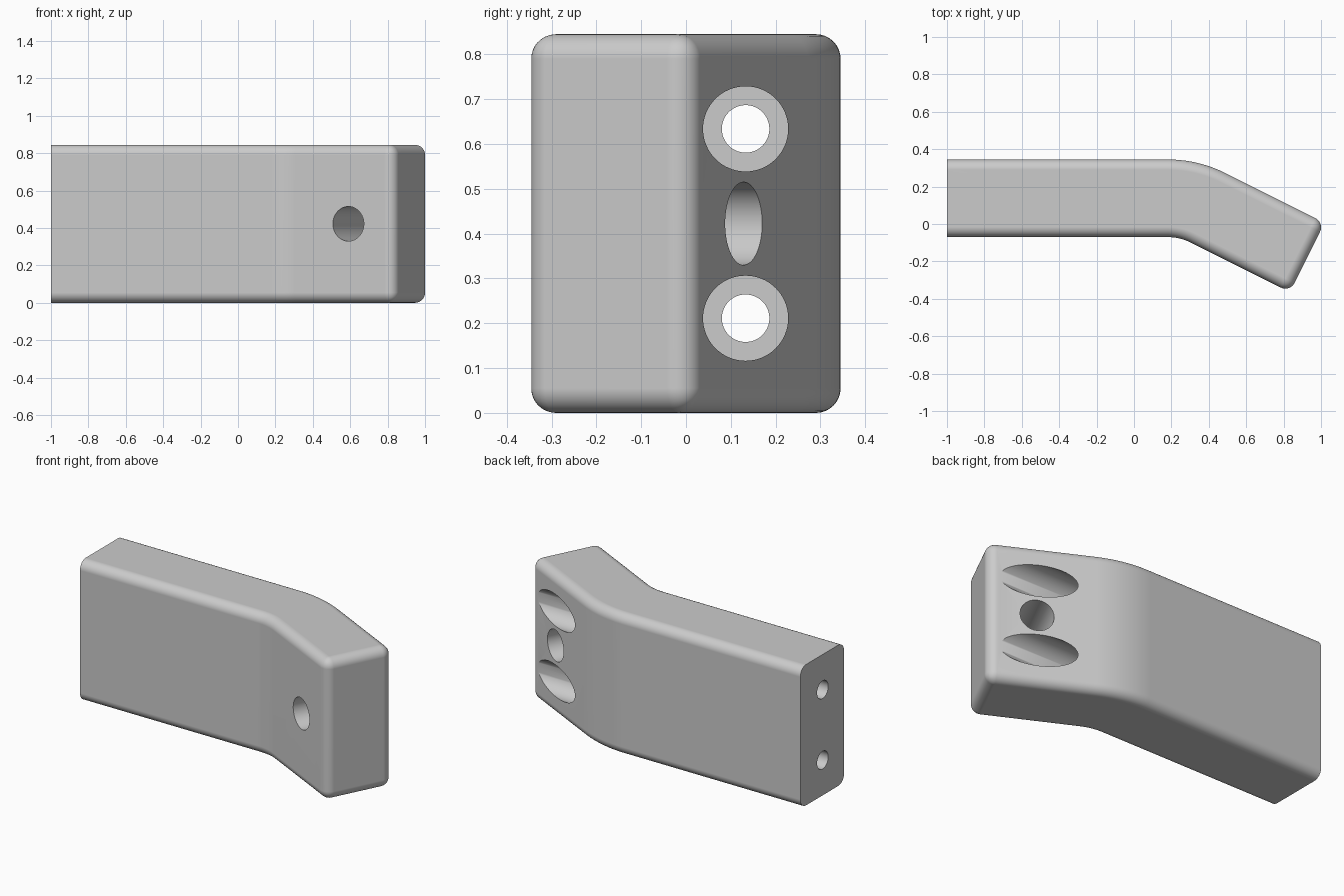
import bpy, bmesh, math
from mathutils import Vector, Matrix

cube = bpy.data.objects.get("Cube")
if cube:
    bpy.data.objects.remove(cube, do_unlink=True)

HEIGHT, THICK, FILLET = 0.845, 0.415, 0.055
ANGLE = math.atan(0.5)
ALONG = Vector((math.cos(ANGLE), -math.sin(ANGLE)))    # direction of the bent end
ACROSS = Vector((math.sin(ANGLE), math.cos(ANGLE)))    # out of its back face
BEND = Vector((0.18, -0.345))                          # centre of the bend
R_OUT = 0.69
R_IN = R_OUT - THICK
TIP_BACK = Vector((1.019, 0.007))
STEPS = 20

grey = bpy.data.materials.new("light grey")
grey.use_nodes = True
colour = (0.6, 0.6, 0.6, 1)
grey.diffuse_color = colour
grey.node_tree.nodes["Principled BSDF"].inputs["Base Color"].default_value = colour


def arc(radius):
    turns = [ANGLE * i / STEPS for i in range(STEPS + 1)]
    return [BEND + radius * Vector((math.sin(t), math.cos(t))) for t in turns]


def make_object(name, bm):
    bmesh.ops.recalc_face_normals(bm, faces=bm.faces)
    mesh = bpy.data.meshes.new(name)
    bm.to_mesh(mesh)
    bm.free()
    mesh.materials.append(grey)
    obj = bpy.data.objects.new(name, mesh)
    bpy.context.collection.objects.link(obj)
    return obj


def cylinder(name, start, end, radius):
    start, end = Vector(start), Vector(end)
    axis = end - start
    place = Matrix.Translation((start + end) / 2) @ axis.to_track_quat("Z", "Y").to_matrix().to_4x4()
    bm = bmesh.new()
    bmesh.ops.create_cone(bm, cap_ends=True, segments=64, radius1=radius,
                          radius2=radius, depth=axis.length, matrix=place)
    obj = make_object(name, bm)
    obj.hide_render = True
    return obj


# Bent bar: plan profile extruded upward
profile = [Vector((-1, 0.345))] + arc(R_OUT) + [TIP_BACK, TIP_BACK - THICK * ACROSS]
profile += arc(R_IN)[::-1] + [Vector((-1, 0.345 - THICK))]
bm = bmesh.new()
base = bm.faces.new([bm.verts.new((p.x, p.y, 0)) for p in profile])
top = bmesh.ops.extrude_face_region(bm, geom=[base])["geom"]
bmesh.ops.translate(bm, vec=(0, 0, HEIGHT), verts=[v for v in top if isinstance(v, bmesh.types.BMVert)])

# Round the long edges and the bent tip, leaving the straight end sharp
weight = bm.edges.layers.float.new("bevel_weight_edge")
for e in bm.edges:
    a, b = (v.co for v in e.verts)
    upright = abs(a.z - b.z) > 0.1
    at_straight_end = a.x < -0.99 and b.x < -0.99
    at_tip = a.x > 0.75 and b.x > 0.75
    if (at_tip if upright else not at_straight_end):
        e[weight] = 1
bar = make_object("bent_bar", bm)
bevel = bar.modifiers.new("rounded edges", "BEVEL")
bevel.limit_method = "WEIGHT"
bevel.width = FILLET
bevel.segments = 8
bevel.use_clamp_overlap = False

# Two lengthwise screw holes with wide counterbores, and one hole across the bent end
cutters = []
for side, z in (("lower", HEIGHT / 4), ("upper", HEIGHT * 3 / 4)):
    cutters.append(cylinder(side + "_screw_hole", (-1.2, 0.133, z), (1.2, 0.133, z), 0.053))
    cutters.append(cylinder(side + "_counterbore", (0.38, 0.133, z), (1.2, 0.133, z), 0.095))
front = Vector((0.59, -0.2425))
mid = HEIGHT / 2
cutters.append(cylinder("cross_hole", (*(front - 0.2 * ACROSS), mid),
                        (*(front + 0.7 * ACROSS), mid), 0.0925))
for cutter in cutters:
    cut = bar.modifiers.new(cutter.name, "BOOLEAN")
    cut.operation = "DIFFERENCE"
    cut.solver = "EXACT"
    cut.object = cutter

bpy.ops.object.select_all(action="DESELECT")
bpy.context.view_layer.objects.active = bar
bar.select_set(True)
for name in [m.name for m in bar.modifiers]:
    bpy.ops.object.modifier_apply(modifier=name)
for cutter in cutters:
    bpy.data.objects.remove(cutter, do_unlink=True)

# Smooth curves, crisp hole rims and true flat faces
bpy.ops.object.shade_smooth_by_angle(angle=math.radians(30))
normals = bar.modifiers.new("flat face normals", "WEIGHTED_NORMAL")
normals.keep_sharp = True
